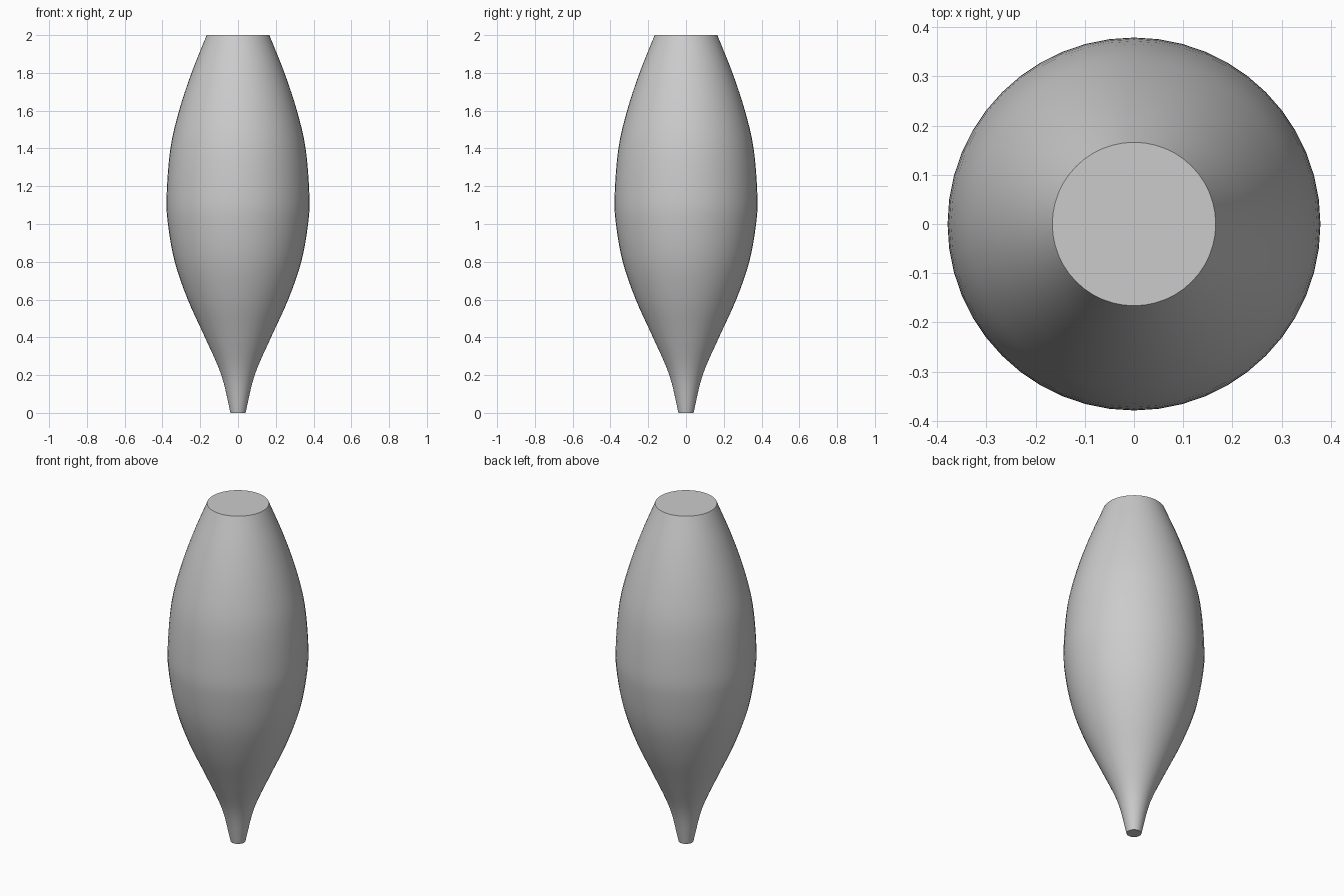
import bpy, bmesh, math

if "Cube" in bpy.data.objects:
    bpy.data.objects.remove(bpy.data.objects["Cube"])

# Silhouette as (radius, height), bottom to top
PROFILE = [(0.04, 0.0), (0.088, 0.2), (0.175, 0.4), (0.266, 0.6), (0.335, 0.8),
           (0.371, 1.0), (0.378, 1.15), (0.358, 1.4), (0.312, 1.6),
           (0.246, 1.8), (0.166, 2.0)]
SIDES = 48
STEPS = 4


def smooth_profile(pts, steps):
    """Catmull-Rom curve through the profile points."""
    ext = [tuple(2 * a - b for a, b in zip(pts[0], pts[1]))] + pts
    ext.append(tuple(2 * a - b for a, b in zip(pts[-1], pts[-2])))
    out = []
    for p0, p1, p2, p3 in zip(ext, ext[1:], ext[2:], ext[3:]):
        for i in range(steps):
            t = i / steps
            out.append(tuple(
                0.5 * (2 * b + (c - a) * t + (2 * a - 5 * b + 4 * c - d) * t ** 2
                       + (3 * b - a - 3 * c + d) * t ** 3)
                for a, b, c, d in zip(p0, p1, p2, p3)))
    return out + [pts[-1]]


# Turned body with flat caps at both ends
bm = bmesh.new()
rings = []
for r, z in smooth_profile(PROFILE, STEPS):
    rings.append([bm.verts.new((r * math.cos(2 * math.pi * k / SIDES),
                                r * math.sin(2 * math.pi * k / SIDES), z))
                  for k in range(SIDES)])
for low, high in zip(rings, rings[1:]):
    for k in range(SIDES):
        n = (k + 1) % SIDES
        bm.faces.new((low[k], low[n], high[n], high[k]))
bm.faces.new(rings[0][::-1])
bm.faces.new(rings[-1])
mesh = bpy.data.meshes.new("tapered_body")
bm.to_mesh(mesh)
bm.free()

body = bpy.data.objects.new("tapered_body", mesh)
bpy.context.collection.objects.link(body)

# Plain grey surface
grey = bpy.data.materials.new("plain_grey")
grey.diffuse_color = (0.6, 0.6, 0.6, 1)
grey.use_nodes = True
grey.node_tree.nodes["Principled BSDF"].inputs["Base Color"].default_value = grey.diffuse_color
mesh.materials.append(grey)

# Smooth sides, crisp cap rims
bpy.context.view_layer.objects.active = body
body.select_set(True)
bpy.ops.object.shade_smooth_by_angle(angle=math.radians(35))
